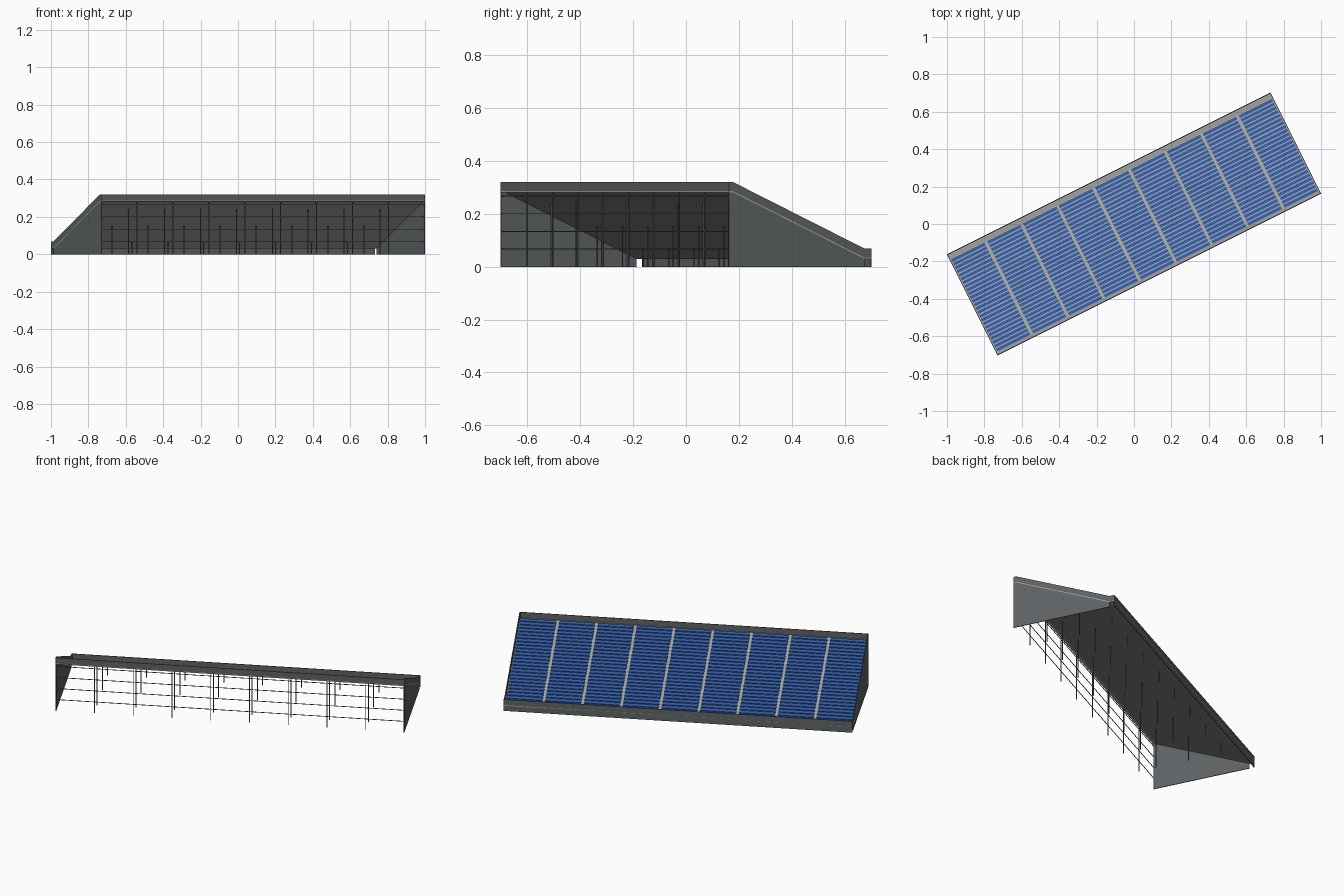
import bpy
import math
from mathutils import Matrix

if "Cube" in bpy.data.objects:
    bpy.data.objects.remove(bpy.data.objects["Cube"])

L, W = 1.934, 0.604
HU, HV = L / 2, W / 2
V_TOP, V_LOW = -0.285, 0.272      # where the slope starts and ends
Z_TOP, Z_LOW, RIM = 0.287, 0.035, 0.034
BAYS, ROWS = 9, 25
BAY = L / BAYS
T = 0.004
TURN = Matrix.Rotation(math.atan(0.5), 4, "Z")


def material(name, rgb):
    m = bpy.data.materials.new(name)
    m.use_nodes = True
    m.diffuse_color = (*rgb, 1)
    m.node_tree.nodes["Principled BSDF"].inputs["Base Color"].default_value = (*rgb, 1)
    return m


steel = material("dark grey steel", (0.115, 0.125, 0.13))
sheet = material("light grey sheet", (0.36, 0.36, 0.34))
blue = material("solar blue", (0.03, 0.10, 0.36))


def slope_z(v):
    t = min(max((v - V_TOP) / (V_LOW - V_TOP), 0), 1)
    return Z_TOP + t * (Z_LOW - Z_TOP)


def make(name, verts, faces, mat):
    me = bpy.data.meshes.new(name)
    me.from_pydata(verts, [], faces)
    me.materials.append(mat)
    ob = bpy.data.objects.new(name, me)
    ob.matrix_world = TURN
    bpy.context.collection.objects.link(ob)
    return ob


def extrude(name, profile, u0, u1, mat):
    """Sweep a (v, z) outline from u0 to u1."""
    n = len(profile)
    verts = [(u, v, z) for u in (u0, u1) for v, z in profile]
    faces = [tuple(reversed(range(n))), tuple(range(n, 2 * n))]
    faces += [(i, (i + 1) % n, (i + 1) % n + n, i + n) for i in range(n)]
    return make(name, verts, faces, mat)


def box(name, u, v, z, mat):
    outline = [(v[0], z[0]), (v[1], z[0]), (v[1], z[1]), (v[0], z[1])]
    return extrude(name, outline, u[0], u[1], mat)


def band(v0, v1, low, high):
    """Outline lying between two offsets from the roof line."""
    vs = [v0] + [v for v in (V_TOP, V_LOW) if v0 < v < v1] + [v1]
    return ([(v, slope_z(v) + low) for v in vs]
            + [(v, slope_z(v) + high) for v in reversed(vs)])


# Roof deck with a flat gutter at the top and bottom edges
extrude("roof_deck", band(-HV, HV, -0.005, 0), -HU, HU, sheet)

# Fascias along the high and low edges
box("front_fascia", (-HU, HU), (-HV, -HV + T), (Z_TOP, Z_TOP + RIM), steel)
box("back_fascia", (-HU, HU), (HV - T, HV), (0, Z_LOW + RIM), steel)

# End walls and the raised rims above them
for side, name in ((-1, "right"), (1, "left")):
    u0, u1 = sorted((side * HU, side * (HU - T)))
    wall = [(-HV, 0), (V_LOW, 0), (V_LOW, Z_LOW - 0.005),
            (V_TOP, Z_TOP - 0.005), (-HV, Z_TOP - 0.005)]
    extrude(name + "_end_wall", wall, u0, u1, steel)
    extrude(name + "_end_rim", band(-HV, HV, 0, RIM), u0, u1, steel)

# Blue solar strips, one set per bay
pitch = (V_LOW - V_TOP) / ROWS
for b in range(BAYS):
    u0 = -HU + b * BAY + 0.008
    for r in range(ROWS):
        v0 = V_TOP + r * pitch + pitch * 0.14
        extrude("solar_strip", band(v0, v0 + pitch * 0.72, 0.0005, 0.006),
                u0, u0 + BAY - 0.016, blue)

# Posts under the deck
P = 0.002
for b in range(1, BAYS):
    u = -HU + b * BAY
    for v in (-HV + 0.006, -0.195, 0, 0.195):
        box("post", (u - P, u + P), (v - P, v + P), (0, slope_z(v) - 0.004), steel)

# Rails across the open high side
for i in range(1, 5):
    z = i * 0.067
    box("front_rail", (-HU, HU), (-HV + 0.002, -HV + 0.005), (z - 0.0015, z + 0.0015), steel)
